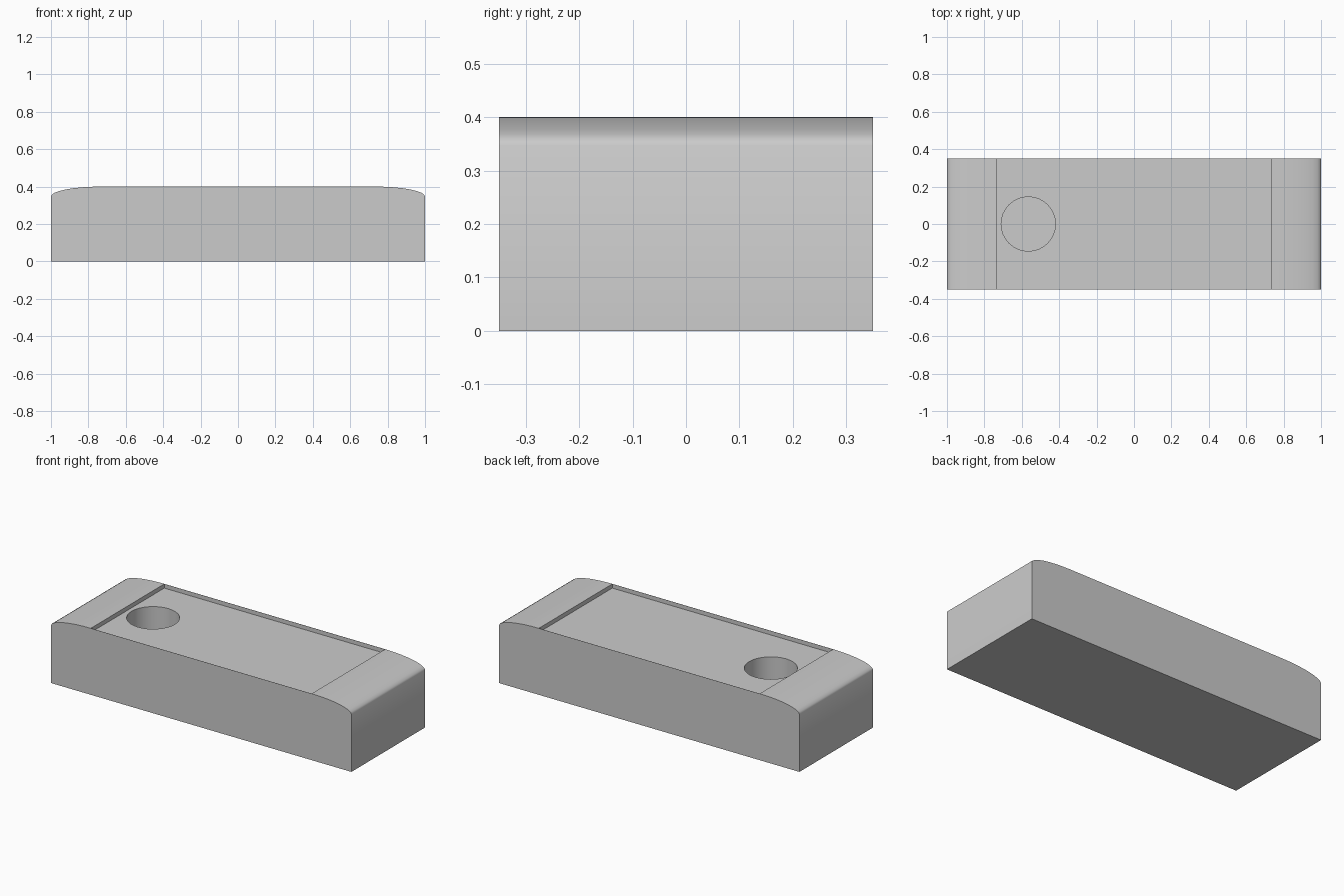
import bpy, bmesh
from math import sin, cos, pi, radians

if "Cube" in bpy.data.objects:
    bpy.data.objects.remove(bpy.data.objects["Cube"])

HALF_L, HALF_W, HEIGHT = 1.0, 0.35, 0.40
FLAT, SHOULDER = 0.735, 0.347      # where the top flattens / where the ends start to curve
FLOOR, RIM = 0.375, 0.001          # recess floor height, thin side wall
HOLE_X, HOLE_R, HOLE_Z = -0.565, 0.145, 0.15


def make_object(name, bm):
    bmesh.ops.recalc_face_normals(bm, faces=bm.faces)
    mesh = bpy.data.meshes.new(name)
    bm.to_mesh(mesh)
    bm.free()
    ob = bpy.data.objects.new(name, mesh)
    bpy.context.collection.objects.link(ob)
    return ob


def cut(target, cutter):
    cutter.hide_render = True
    mod = target.modifiers.new(cutter.name, 'BOOLEAN')
    mod.operation, mod.solver, mod.object = 'DIFFERENCE', 'EXACT', cutter
    bpy.context.view_layer.objects.active = target
    bpy.ops.object.modifier_apply(modifier=mod.name)
    bpy.data.objects.remove(cutter)


# body: side profile with quarter-ellipse shoulders, extruded across the width
steps = [i * pi / 16 for i in range(9)]
right = [(FLAT + (HALF_L - FLAT) * cos(a), SHOULDER + (HEIGHT - SHOULDER) * sin(a)) for a in steps]
profile = [(HALF_L, 0)] + right
profile += [(-x, z) for x, z in reversed(profile)]
bm = bmesh.new()
face = bm.faces.new([bm.verts.new((x, -HALF_W, z)) for x, z in profile])
extruded = bmesh.ops.extrude_face_region(bm, geom=[face])['geom']
bmesh.ops.translate(bm, vec=(0, 2 * HALF_W, 0),
                    verts=[v for v in extruded if isinstance(v, bmesh.types.BMVert)])
body = make_object("block_body", bm)

# shallow panel recess between the two rounded ends
bm = bmesh.new()
bmesh.ops.create_cube(bm, size=1)
bmesh.ops.scale(bm, vec=(2 * FLAT, 2 * (HALF_W - RIM), 0.2), verts=bm.verts)
bmesh.ops.translate(bm, vec=(0, 0, FLOOR + 0.1), verts=bm.verts)
cut(body, make_object("recess_cutter", bm))

# blind round hole near the left end
bm = bmesh.new()
depth = 0.5 - HOLE_Z
bmesh.ops.create_cone(bm, cap_ends=True, segments=32, radius1=HOLE_R, radius2=HOLE_R, depth=depth)
bmesh.ops.translate(bm, vec=(HOLE_X, 0, HOLE_Z + depth / 2), verts=bm.verts)
cut(body, make_object("hole_cutter", bm))

# smooth curved areas, crisp edges
bpy.ops.object.select_all(action='DESELECT')
body.select_set(True)
bpy.context.view_layer.objects.active = body
bpy.ops.object.shade_smooth_by_angle(angle=radians(35))
